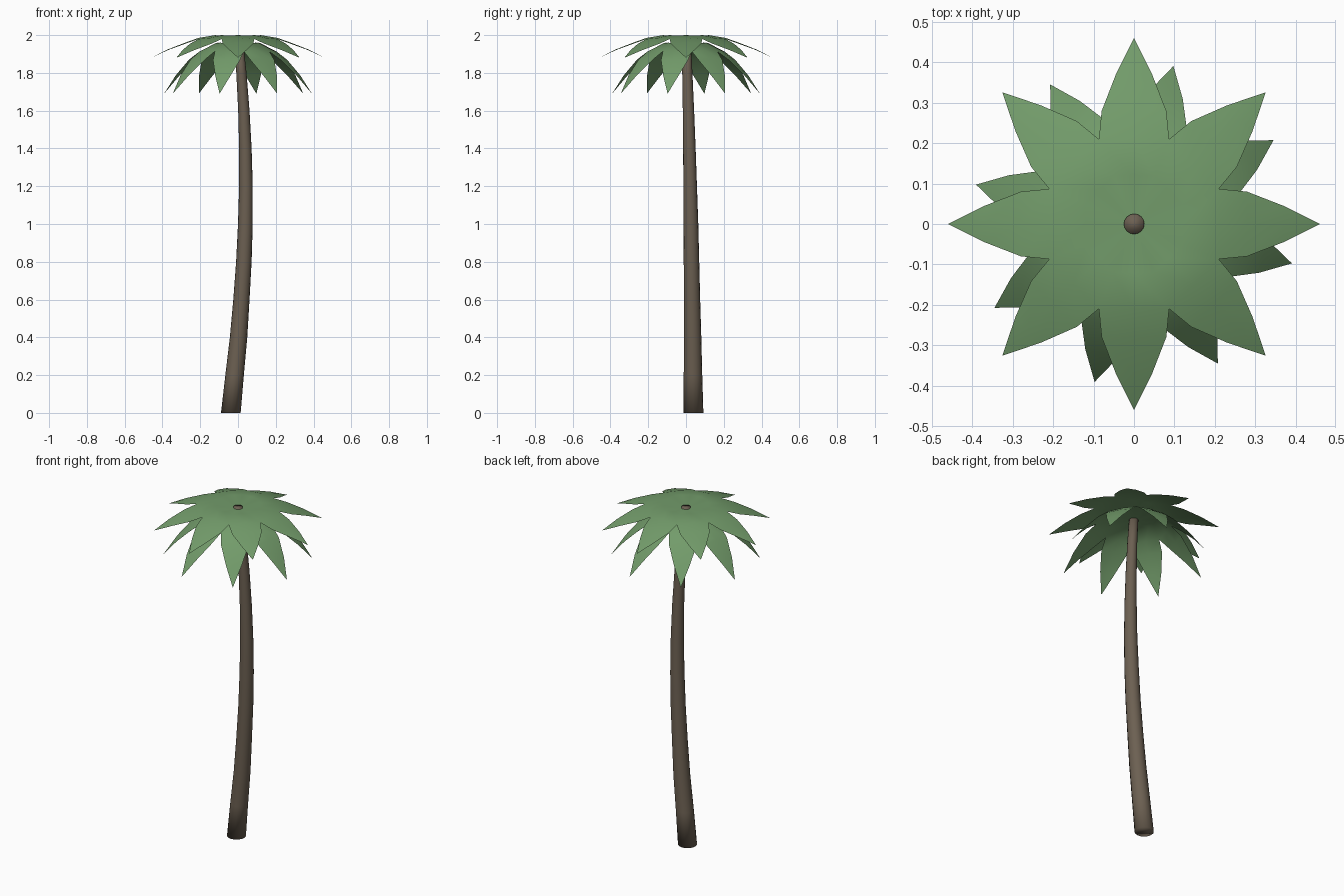
import bpy, bmesh, math

cube = bpy.data.objects.get("Cube")
if cube:
    bpy.data.objects.remove(cube, do_unlink=True)


def material(name, rgb):
    mat = bpy.data.materials.new(name)
    mat.use_nodes = True
    colour = (*rgb, 1)
    mat.diffuse_color = colour
    mat.node_tree.nodes["Principled BSDF"].inputs["Base Color"].default_value = colour
    return mat


def finish(bm, name, mat):
    for face in bm.faces:
        face.smooth = True
    mesh = bpy.data.meshes.new(name)
    bm.to_mesh(mesh)
    bm.free()
    mesh.materials.append(mat)
    obj = bpy.data.objects.new(name, mesh)
    bpy.context.collection.objects.link(obj)
    return obj


def frond_ring(name, stations, turn, mat, count=8):
    """Pointed leaves joined around a hub; stations are (radius, half width, height, edge drop)."""
    bm = bmesh.new()
    for i in range(count):
        a = math.radians(turn) + i * math.tau / count
        c, s = math.cos(a), math.sin(a)
        rows = []
        for r, w, z, drop in stations:
            sides = ((-w, drop), (0, 0), (w, drop)) if w else ((0, 0),)
            rows.append([bm.verts.new((r * c - t * s, r * s + t * c, z - d)) for t, d in sides])
        for a_row, b_row in zip(rows, rows[1:]):
            for k in range(2):
                if len(a_row) == 1:
                    bm.faces.new((a_row[0], b_row[k], b_row[k + 1]))
                elif len(b_row) == 1:
                    bm.faces.new((a_row[k], b_row[0], a_row[k + 1]))
                else:
                    bm.faces.new((a_row[k], b_row[k], b_row[k + 1], a_row[k + 1]))
    # Weld neighbouring leaves where they share the hub
    bmesh.ops.remove_doubles(bm, verts=bm.verts[:], dist=0.002)
    return finish(bm, name, mat)


def trunk(name, path, mat, sides=16):
    bm = bmesh.new()
    rings = []
    for x, y, z, r in path:
        rings.append([bm.verts.new((x + r * math.cos(k * math.tau / sides),
                                    y + r * math.sin(k * math.tau / sides), z))
                      for k in range(sides)])
    for low, high in zip(rings, rings[1:]):
        for k in range(sides):
            n = (k + 1) % sides
            bm.faces.new((low[k], low[n], high[n], high[k]))
    bm.faces.new(rings[0][::-1])
    bm.faces.new(rings[-1])
    return finish(bm, name, mat)


bark = material("brown bark", (0.15, 0.117, 0.084))
leaf = material("palm green", (0.17, 0.33, 0.145))

# Curved, tapering trunk: x, y, height, radius
trunk("trunk", [
    (-0.038, 0.04, 0, 0.052), (-0.018, 0.037, 0.2, 0.049), (0.003, 0.035, 0.4, 0.046),
    (0.018, 0.032, 0.6, 0.043), (0.031, 0.029, 0.8, 0.041), (0.039, 0.026, 1.0, 0.039),
    (0.042, 0.022, 1.2, 0.036), (0.039, 0.018, 1.4, 0.033), (0.031, 0.013, 1.6, 0.030),
    (0.018, 0.007, 1.8, 0.027), (0, 0, 1.985, 0.025)], bark)

# Slope that makes neighbouring leaves meet on the hub
hub = math.tan(math.pi / 8)

# Spreading upper fronds
frond_ring("upper_fronds", [
    (0, 0, 1.975, 0), (0.12, 0.12 * hub, 2.0, 0.003), (0.21, 0.21 * hub, 1.985, 0.006),
    (0.28, 0.08, 1.96, 0.006), (0.37, 0.045, 1.925, 0.004), (0.461, 0, 1.88, 0)], 0, leaf)

# Drooping lower fronds
frond_ring("lower_fronds", [
    (0, 0, 1.94, 0), (0.11, 0.11 * hub, 1.96, 0.003), (0.19, 0.19 * hub, 1.92, 0.006),
    (0.25, 0.074, 1.875, 0.006), (0.33, 0.042, 1.79, 0.004), (0.403, 0, 1.69, 0)], -14, leaf)
